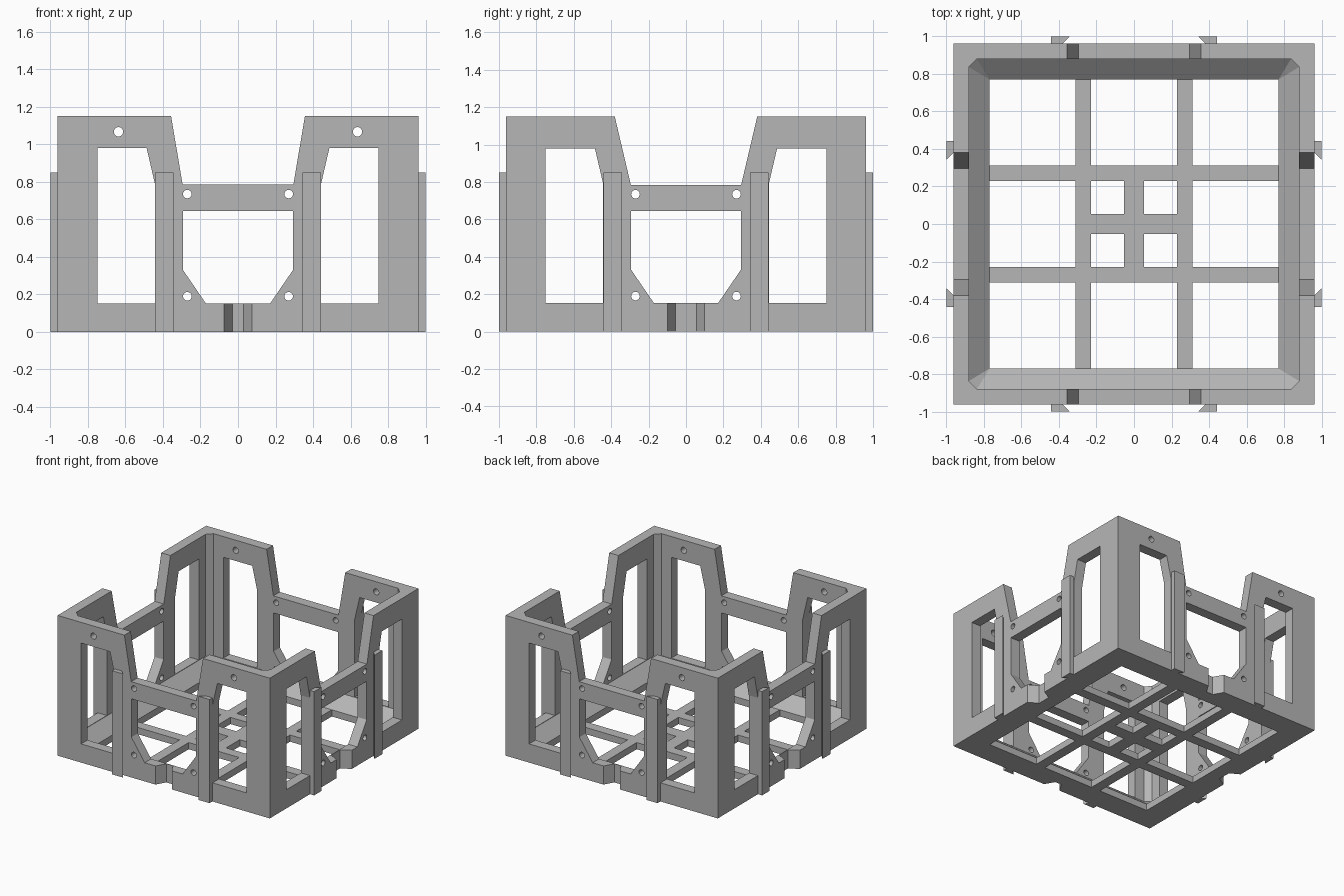
import bpy, bmesh, math
from mathutils import Matrix, Vector

if "Cube" in bpy.data.objects:
    bpy.data.objects.remove(bpy.data.objects["Cube"], do_unlink=True)

OUT, INN, FLOOR = 0.963, 0.88, 0.77      # wall outside, wall inside, floor opening
HEIGHT, SILL, SLAB = 1.15, 0.153, 0.055

grey = bpy.data.materials.new("plain grey")
grey.use_nodes = True
colour = (0.47, 0.47, 0.47, 1)
grey.diffuse_color = colour
grey.node_tree.nodes["Principled BSDF"].inputs["Base Color"].default_value = colour


def make_object(name, bm):
    bmesh.ops.recalc_face_normals(bm, faces=bm.faces)
    mesh = bpy.data.meshes.new(name)
    bm.to_mesh(mesh)
    bm.free()
    mesh.materials.append(grey)
    ob = bpy.data.objects.new(name, mesh)
    bpy.context.scene.collection.objects.link(ob)
    return ob


def prism(bm, outline, low, high, matrix=Matrix()):
    """Extrude a flat outline along local z, then place it."""
    face = bm.faces.new([bm.verts.new(matrix @ Vector((x, y, low))) for x, y in outline])
    top = bmesh.ops.extrude_face_region(bm, geom=[face])["geom"]
    shift = matrix.to_3x3() @ Vector((0, 0, high - low))
    bmesh.ops.translate(bm, vec=shift, verts=[v for v in top if isinstance(v, bmesh.types.BMVert)])


def rect(x0, y0, x1, y1):
    return [(x0, y0), (x1, y0), (x1, y1), (x0, y1)]


def circle(x, y, r, n=20):
    return [(x + r * math.cos(math.tau * i / n), y + r * math.sin(math.tau * i / n))
            for i in range(n)]


def mirrored(points):
    return [(-x, y) for x, y in points]


def turn(quarters):
    return Matrix.Rotation(quarters * math.pi / 2, 4, "Z")


def cut(target, bm):
    cutter = make_object("cutter", bm)
    cutter.hide_render = True
    mod = target.modifiers.new("cut", "BOOLEAN")
    mod.operation, mod.solver, mod.object = "DIFFERENCE", "EXACT", cutter
    bpy.context.view_layer.update()
    result = bpy.data.meshes.new_from_object(
        target.evaluated_get(bpy.context.evaluated_depsgraph_get()))
    target.modifiers.clear()
    target.data = result
    bpy.data.objects.remove(cutter, do_unlink=True)


# Solid block for the frame
bm = bmesh.new()
prism(bm, rect(-OUT, -OUT, OUT, OUT), 0, HEIGHT)
frame = make_object("frame", bm)

# Cavity with bevelled corners and a sloped foot
bm = bmesh.new()
c = INN - 0.043
ring = [(sx * a, sy * b) for sx in (-1, 1) for sy in (-1, 1) for a, b in ((INN, c), (c, INN))]
for z in (0.15, 1.3):
    for x, y in ring:
        bm.verts.new((x, y, z))
for x, y in rect(-FLOOR, -FLOOR, FLOOR, FLOOR):
    bm.verts.new((x, y, SLAB))
bmesh.ops.convex_hull(bm, input=bm.verts)
cut(frame, bm)

# Floor openings: eight large cells, and four small ones around a centre cross
bm = bmesh.new()
spans = [(-FLOOR, -0.312), (-0.229, 0.229), (0.312, FLOOR)]
small = [(-0.229, -0.053), (0.053, 0.229)]
for i, (x0, x1) in enumerate(spans):
    for j, (y0, y1) in enumerate(spans):
        if (i, j) != (1, 1):
            prism(bm, rect(x0, y0, x1, y1), -0.2, 0.1)
for x0, x1 in small:
    for y0, y1 in small:
        prism(bm, rect(x0, y0, x1, y1), -0.2, 0.1)
cut(frame, bm)

# Wall openings: top gap, middle window, corner windows and screw holes
for quarters, flare, upper_holes in ((0, 0.382, True), (1, 0.416, False)):
    bm = bmesh.new()
    place = turn(quarters) @ Matrix.Rotation(math.pi / 2, 4, "X")
    side_window = [(0.75, SILL), (0.75, 0.98), (0.487, 0.98), (0.443, 0.79), (0.443, SILL)]
    half_middle = [(0.172, SILL), (0.293, 0.33), (0.293, 0.645)]
    shapes = [
        [(-0.295, 0.785), (0.295, 0.785), (flare, 1.3), (-flare, 1.3)],
        half_middle + mirrored(half_middle)[::-1],
        side_window, mirrored(side_window)]
    for s in (-1, 1):
        shapes += [circle(s * 0.27, z, 0.023) for z in (0.19, 0.735)]
        if upper_holes:
            shapes.append(circle(s * 0.637, 1.067, 0.025))
    for shape in shapes:
        prism(bm, shape, -1.2, 1.2, place)
    cut(frame, bm)

# Vertical grooves in the middle of each sill
bm = bmesh.new()
for q in range(4):
    wide, narrow = ((0.075, 0.03), (0.1, 0.055))[q % 2]
    grow = wide + (wide - narrow) * 0.5
    groove = [(-grow, -OUT - 0.039), (grow, -OUT - 0.039), (narrow, -0.885), (-narrow, -0.885)]
    prism(bm, groove, -0.1, 0.3, turn(q))
cut(frame, bm)
frame.data.materials.clear()
frame.data.materials.append(grey)

# Undercut guide rails, two on each wall
bm = bmesh.new()
for q in range(4):
    rail = [(0.442, -0.955), (0.442, -1), (0.343, -1), (0.388, -0.955)]
    for outline in (rail, mirrored(rail)):
        prism(bm, outline, 0, 0.85, turn(q))
make_object("guide_rails", bm)
